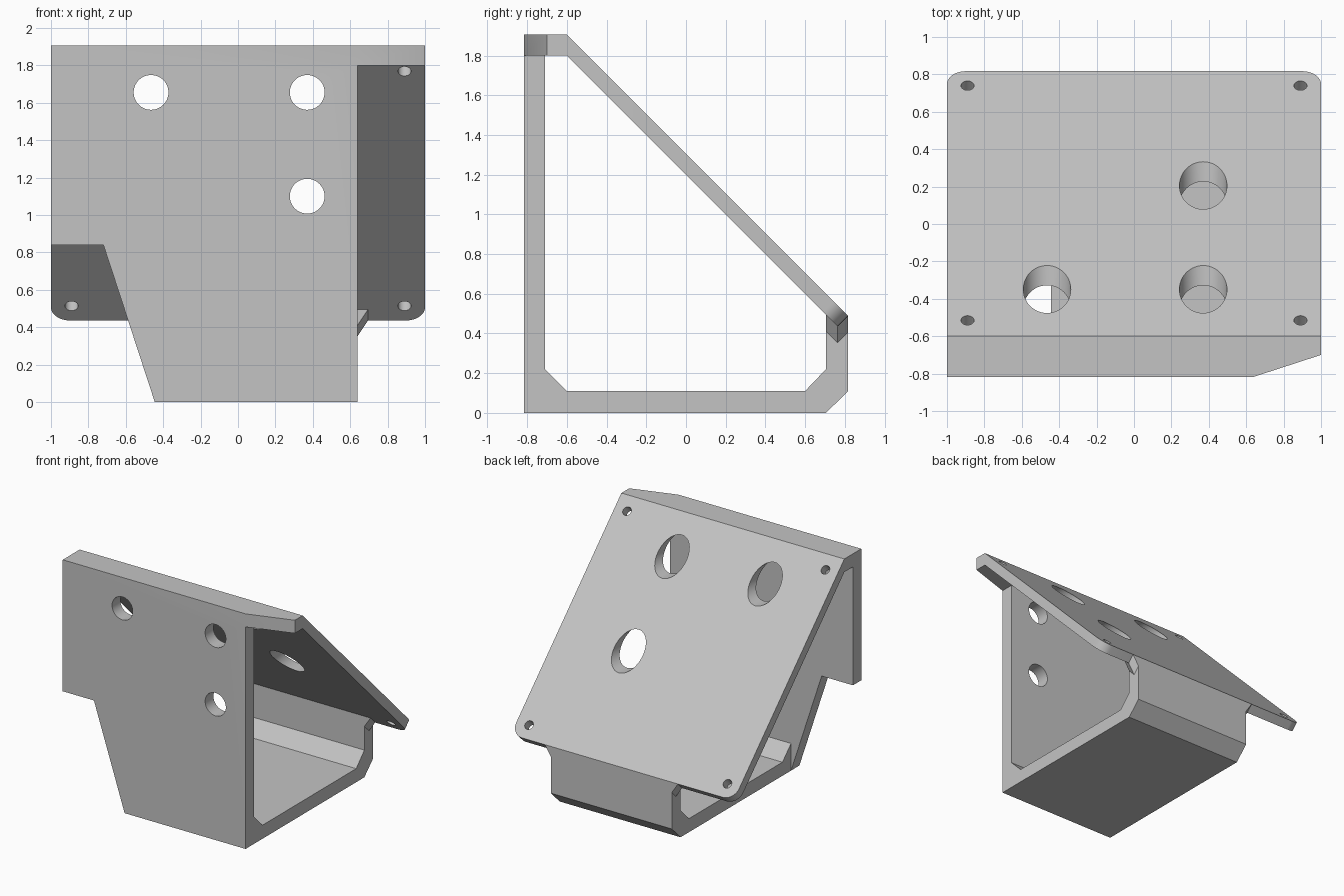
import bpy, bmesh, math
from mathutils import Vector, Matrix

if "Cube" in bpy.data.objects:
    bpy.data.objects.remove(bpy.data.objects["Cube"])

grey = bpy.data.materials.new("light_grey")
grey.use_nodes = True
colour = (0.55, 0.55, 0.55, 1)
grey.diffuse_color = colour
grey.node_tree.nodes["Principled BSDF"].inputs["Base Color"].default_value = colour

DEPTH, HEIGHT = 0.817, 1.906        # half depth, full height
WALL_IN = -0.71                     # inner face of the front wall
LEFT, RIGHT = 0.64, -0.445          # ends of the tray


def to_object(name, bm):
    bmesh.ops.recalc_face_normals(bm, faces=bm.faces)
    mesh = bpy.data.meshes.new(name)
    bm.to_mesh(mesh)
    bm.free()
    mesh.materials.append(grey)
    obj = bpy.data.objects.new(name, mesh)
    bpy.context.collection.objects.link(obj)
    return obj


def prism(points, axis, lo, hi):
    """Extrude a 2D outline along x, y or z."""
    place = {"x": lambda a, b, t: (t, a, b),
             "y": lambda a, b, t: (a, t, b),
             "z": lambda a, b, t: (a, b, t)}[axis]
    bm = bmesh.new()
    face = bm.faces.new([bm.verts.new(place(a, b, lo)) for a, b in points])
    moved = bmesh.ops.extrude_face_region(bm, geom=[face])["geom"]
    verts = [v for v in moved if isinstance(v, bmesh.types.BMVert)]
    bmesh.ops.translate(bm, verts=verts, vec=Vector(place(0, 0, hi - lo)))
    return bm


def cylinder(name, radius, length, centre, tilt):
    bm = bmesh.new()
    bmesh.ops.create_cone(bm, cap_ends=True, segments=48, radius1=radius,
                          radius2=radius, depth=length,
                          matrix=Matrix.Translation(centre) @ Matrix.Rotation(tilt, 4, "X"))
    return to_object(name, bm)


def combine(target, other, operation):
    mod = target.modifiers.new(operation.lower(), "BOOLEAN")
    mod.operation, mod.solver, mod.object = operation, "EXACT", other
    bpy.context.view_layer.objects.active = target
    bpy.ops.object.modifier_apply(modifier=mod.name)
    bpy.data.objects.remove(other)


# Front wall with the stepped, tapered right side
body = to_object("angled_panel_bracket", prism(
    [(-1, HEIGHT), (-1, 0.84), (-0.72, 0.84), (RIGHT, 0), (LEFT, 0), (LEFT, HEIGHT)],
    "y", -DEPTH, WALL_IN))

# Tray: base, chamfered corners and short back wall
tray = to_object("tray", prism(
    [(-0.77, 0), (0.705, 0), (DEPTH, 0.11), (DEPTH, 0.489), (0.705, 0.55),
     (0.705, 0.22), (0.6, 0.11), (-0.6, 0.11), (WALL_IN, 0.22), (-0.77, 0.22)],
    "x", RIGHT, LEFT))

# Sloping panel with a flat top lip and rounded lower corners
bm = prism([(-DEPTH, 1.8), (-DEPTH, HEIGHT), (-0.6, HEIGHT),
            (DEPTH, 0.489), (0.764, 0.436), (-0.6, 1.8)], "x", -1, 1)
corners = [e for e in bm.edges if all(v.co.y > 0.7 for v in e.verts)
           and abs(e.verts[0].co.x - e.verts[1].co.x) < 0.01]
bmesh.ops.bevel(bm, geom=corners, offset=0.1, segments=10, profile=0.5, affect="EDGES")
panel = to_object("sloping_panel", bm)

# Slanted left front corner of the lip
corner_cut = to_object("corner_cutter", prism(
    [(LEFT, -DEPTH), (1, -0.7), (1.1, -0.667), (1.1, -0.95), (LEFT, -0.95)], "z", 1.7, 2))
combine(panel, corner_cut, "DIFFERENCE")

combine(body, tray, "UNION")
combine(body, panel, "UNION")

# Small gussets flaring from both ends of the back wall to the panel
for end, side in ((LEFT, 1), (RIGHT, -1)):
    bm = bmesh.new()
    for y, z in ((0.705, 0.495), (0.764, 0.436), (DEPTH, 0.489)):
        bm.verts.new((end, y, z - 0.083))
        bm.verts.new((end + side * 0.055, y, z))
    for x in (end, end + side * 0.055):
        bm.verts.new((x, 0.705, 0.53))
        bm.verts.new((x, DEPTH, 0.489))
    bmesh.ops.remove_doubles(bm, verts=bm.verts, dist=0.0001)
    bmesh.ops.convex_hull(bm, input=bm.verts)
    combine(body, to_object("gusset", bm), "UNION")

# Matching holes through the front wall and the panel
for x, z in ((-0.465, 1.655), (0.37, 1.655), (0.37, 1.1)):
    combine(body, cylinder("wall_hole", 0.093, 0.2, (x, -0.765, z), math.pi / 2), "DIFFERENCE")
    y = 1.253 - z
    combine(body, cylinder("panel_hole", 0.127, 0.54, (x, y + 0.02, z), math.pi / 2), "DIFFERENCE")

# Screw holes square to the panel
for x in (-0.89, 0.89):
    for y in (-0.515, 0.74):
        combine(body, cylinder("screw_hole", 0.035, 0.3, (x, y - 0.026, 1.28 - y), -math.pi / 4),
                "DIFFERENCE")

# Merge coplanar faces and keep only the round surfaces smooth
bm = bmesh.new()
bm.from_mesh(body.data)
bmesh.ops.remove_doubles(bm, verts=bm.verts, dist=0.0005)
bmesh.ops.dissolve_limit(bm, angle_limit=math.radians(1), verts=bm.verts, edges=bm.edges)
bm.to_mesh(body.data)
bm.free()
bpy.ops.object.select_all(action="DESELECT")
body.select_set(True)
bpy.context.view_layer.objects.active = body
bpy.ops.object.shade_smooth_by_angle(angle=math.radians(25))
